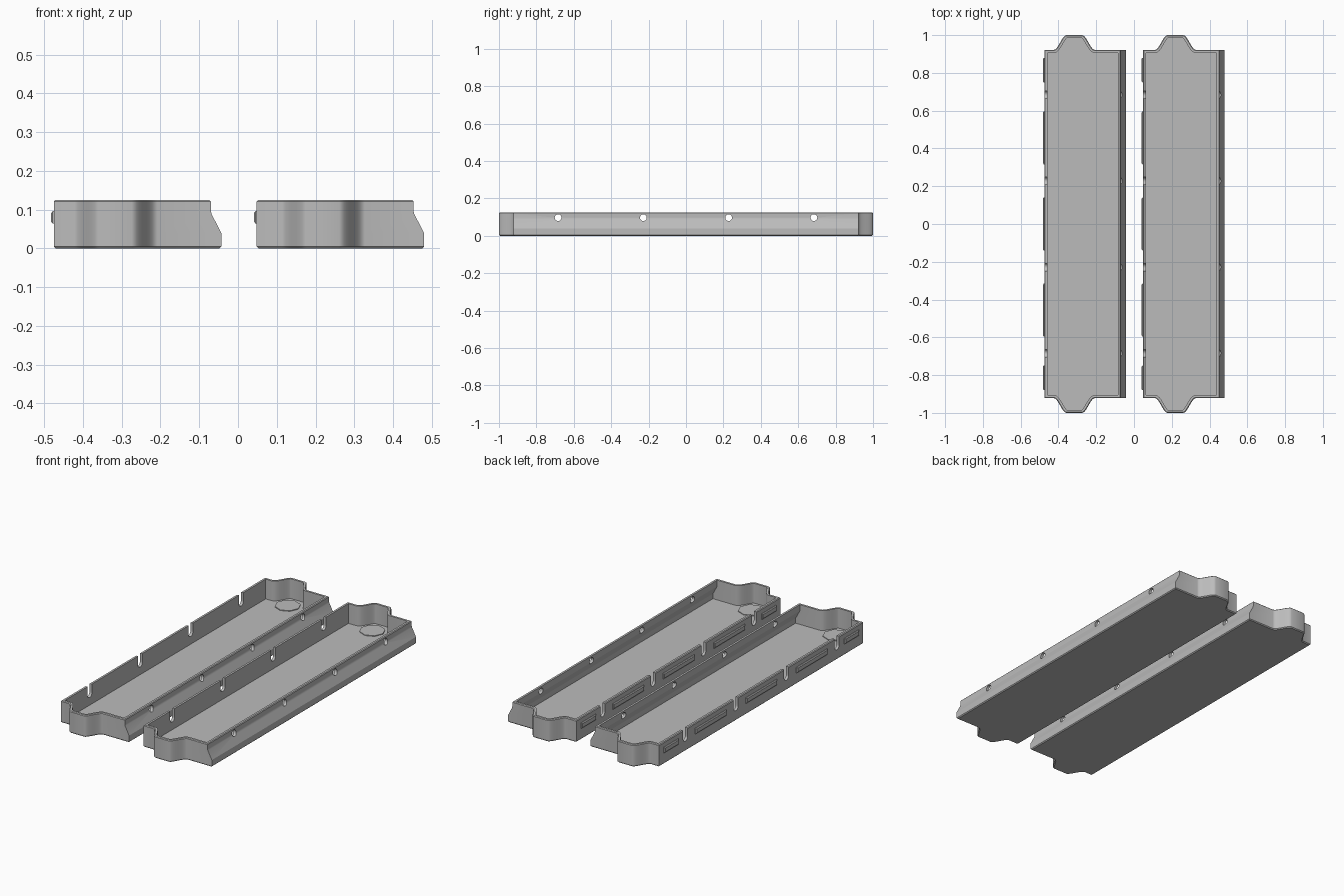
import bpy, bmesh, math
from mathutils import Vector

cube = bpy.data.objects.get("Cube")
if cube:
    bpy.data.objects.remove(cube)

grey = bpy.data.materials.new("mid_grey")
grey.use_nodes = True
grey.diffuse_color = (0.5, 0.5, 0.5, 1)
grey.node_tree.nodes["Principled BSDF"].inputs["Base Color"].default_value = (0.5, 0.5, 0.5, 1)

HEIGHT, FLOOR, WALL = 0.125, 0.012, 0.016
LEFT, END, TIP = -0.2135, 0.922, 1.0
BASE_X, RIM_X = 0.2185, 0.1915
FIXINGS = (-0.684, -0.228, 0.228, 0.684)


def finish(bm, name, x):
    bmesh.ops.recalc_face_normals(bm, faces=bm.faces)
    mesh = bpy.data.meshes.new(name)
    bm.to_mesh(mesh)
    bm.free()
    mesh.materials.append(grey)
    obj = bpy.data.objects.new(name, mesh)
    obj.location.x = x
    bpy.context.collection.objects.link(obj)
    return obj


def smoothstep(t):
    return t * t * (3 - 2 * t)


def outline(right, tab, inset):
    """Counter-clockwise tray outline with a rounded tab at each end."""
    steps = 10
    flank = [(0.108 - 0.066 * i / steps, END + (TIP - END) * smoothstep(i / steps))
             for i in range(steps + 1)]
    back = [(right, END)] + [(tab + x, y) for x, y in flank]
    back += [(tab - x, y) for x, y in reversed(flank)] + [(LEFT, END)]
    pts = [Vector(p) for p in back + [(x, -y) for x, y in reversed(back)]]
    result = []
    for i, p in enumerate(pts):
        a = (p - pts[i - 1]).normalized()
        b = (pts[(i + 1) % len(pts)] - p).normalized()
        na, nb = Vector((-a.y, a.x)), Vector((-b.y, b.x))
        result.append(p + (na + nb) * inset / (1 + na.dot(nb)))
    return result


def tray_body(name, x, tab):
    """Loft outline rings up the outside, over the rim and down to the floor."""
    mid = RIM_X + 0.002
    levels = [(0, BASE_X, 0.005), (0.005, BASE_X, 0), (0.04, BASE_X, 0), (0.088, mid, 0),
              (0.096, RIM_X, 0), (HEIGHT - 0.004, RIM_X, 0), (HEIGHT, RIM_X, 0.004),
              (HEIGHT, RIM_X, WALL), (0.09, RIM_X, WALL), (0.04, BASE_X, WALL),
              (FLOOR, BASE_X, WALL)]
    bm = bmesh.new()
    rings = [[bm.verts.new((p.x, p.y, z)) for p in outline(right, tab, inset)]
             for z, right, inset in levels]
    for low, high in zip(rings, rings[1:]):
        for i in range(len(low)):
            bm.faces.new((low[i - 1], low[i], high[i], high[i - 1]))
    bm.faces.new(rings[0])
    bm.faces.new(rings[-1])
    return finish(bm, name, x)


def arc(radius, start, end, count):
    return [(radius * math.cos(math.radians(start + (end - start) * i / count)),
             radius * math.sin(math.radians(start + (end - start) * i / count)))
            for i in range(count + 1)]


def add_prism(bm, profile, x0, x1, y, z):
    """Extrude a y-z profile along x."""
    face = bm.faces.new([bm.verts.new((x0, y + a, z + b)) for a, b in profile])
    ext = bmesh.ops.extrude_face_region(bm, geom=[face])["geom"]
    bmesh.ops.translate(bm, vec=(x1 - x0, 0, 0),
                        verts=[v for v in ext if isinstance(v, bmesh.types.BMVert)])


def cut_fixings(body, x):
    """Round holes on the sloped side, open U slots on the other."""
    bm = bmesh.new()
    hole = arc(0.018, 0, 360, 24)[:-1]
    slot = arc(0.02, 180, 360, 12) + [(0.02, 0.1), (-0.02, 0.1)]
    for y in FIXINGS:
        add_prism(bm, hole, RIM_X - 0.05, RIM_X + 0.05, y, 0.097)
        add_prism(bm, slot, LEFT - 0.03, LEFT + 0.03, y, 0.076)
    cutter = finish(bm, "fixing_cutter", x)
    mod = body.modifiers.new("fixings", "BOOLEAN")
    mod.operation, mod.solver, mod.object = "DIFFERENCE", "EXACT", cutter
    bpy.context.view_layer.objects.active = body
    bpy.ops.object.modifier_apply(modifier=mod.name)
    bpy.data.objects.remove(cutter)


def side_ribs(name, x):
    """Raised chamfered ribs between the slots."""
    bm = bmesh.new()
    for y, half in ((-0.815, 0.065), (-0.456, 0.14), (0, 0.14), (0.456, 0.14), (0.815, 0.065)):
        rings = [[bm.verts.new((LEFT - out, y + sy * (half - cut), 0.08 + sz * (0.016 - cut)))
                  for sy, sz in ((-1, -1), (1, -1), (1, 1), (-1, 1))]
                 for out, cut in ((-0.002, 0), (0.003, 0), (0.007, 0.005))]
        for low, high in zip(rings, rings[1:]):
            for i in range(4):
                bm.faces.new((low[i - 1], low[i], high[i], high[i - 1]))
        bm.faces.new(rings[0])
        bm.faces.new(rings[-1])
    return finish(bm, name, x)


def floor_pads(name, x, tab):
    """Thin eight-sided pads on the floor at each end."""
    bm = bmesh.new()
    for y in (-0.9, 0.9):
        pad = bmesh.ops.create_cone(bm, cap_ends=True, segments=8, radius1=0.068,
                                    radius2=0.068, depth=0.006)["verts"]
        bmesh.ops.translate(bm, verts=pad, vec=(tab, y, FLOOR + 0.001))
    return finish(bm, name, x)


for label, x, tab in (("right", -0.2615, -0.0545), ("left", 0.2615, -0.0425)):
    body = tray_body(label + "_tray", x, tab)
    cut_fixings(body, x)
    bpy.ops.object.select_all(action="DESELECT")
    body.select_set(True)
    bpy.context.view_layer.objects.active = body
    bpy.ops.object.shade_smooth_by_angle(angle=math.radians(25))
    side_ribs(label + "_side_ribs", x)
    floor_pads(label + "_floor_pads", x, tab)
